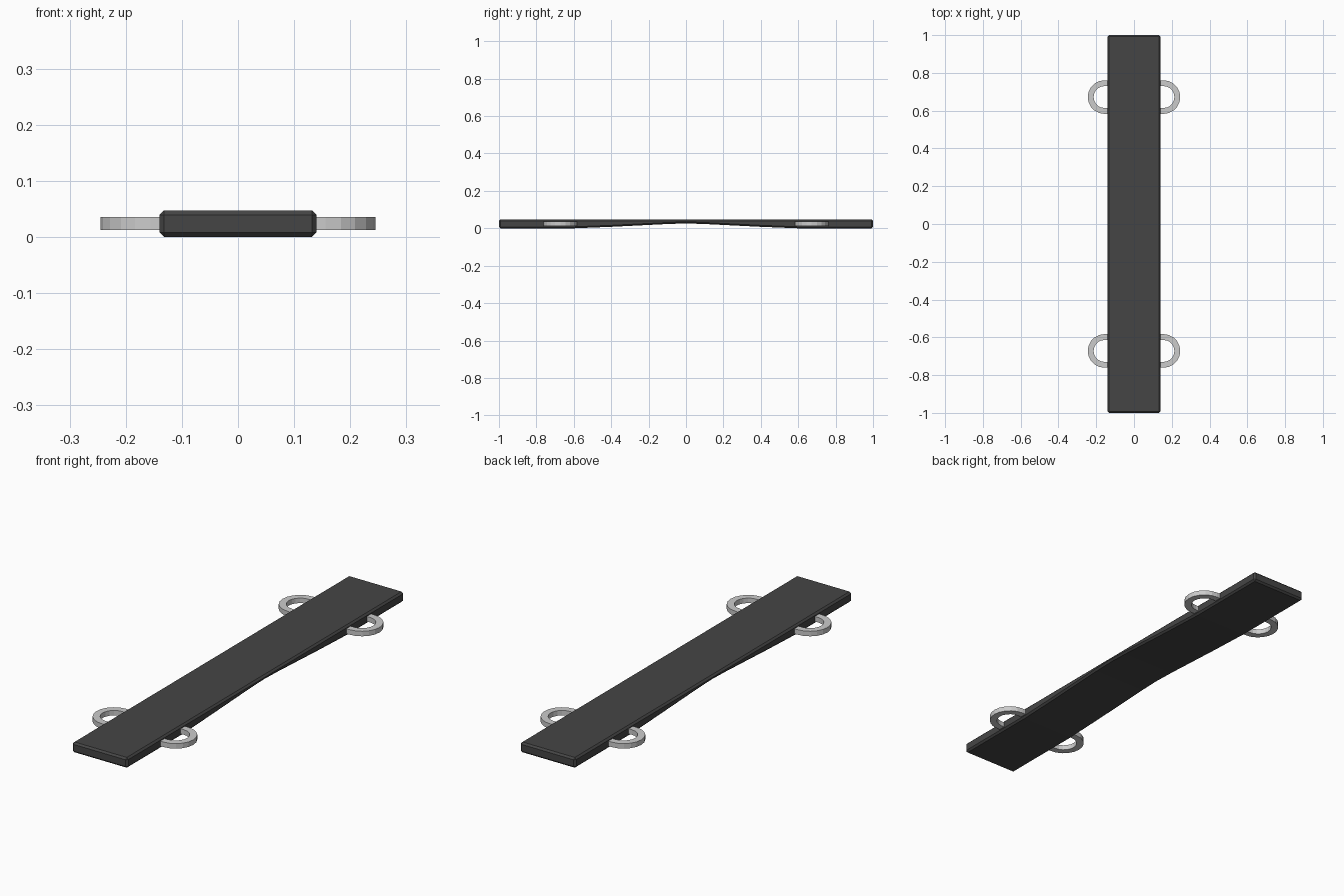
import bpy, bmesh
from math import pi, sin, cos

if "Cube" in bpy.data.objects:
    bpy.data.objects.remove(bpy.data.objects["Cube"])

dark = bpy.data.materials.new("dark_grey")
dark.diffuse_color = (0.06, 0.06, 0.06, 1)
dark.use_nodes = True
dark.node_tree.nodes["Principled BSDF"].inputs["Base Color"].default_value = dark.diffuse_color


def prism(name, outline, vec, place):
    """Extrude a closed 2D outline along vec."""
    bm = bmesh.new()
    face = bm.faces.new([bm.verts.new(place(a, b)) for a, b in outline])
    ext = bmesh.ops.extrude_face_region(bm, geom=[face])
    moved = [v for v in ext["geom"] if isinstance(v, bmesh.types.BMVert)]
    bmesh.ops.translate(bm, verts=moved, vec=vec)
    bmesh.ops.recalc_face_normals(bm, faces=bm.faces)
    me = bpy.data.meshes.new(name)
    bm.to_mesh(me)
    bm.free()
    ob = bpy.data.objects.new(name, me)
    bpy.context.collection.objects.link(ob)
    return ob


# Plank: flat top, arched underside, chamfered edges
half = [(0.6, 0.0), (0.4, 0.008), (0.2, 0.018), (0.1, 0.023)]
underside = [(-y, z) for y, z in half] + [(0, 0.026)] + half[::-1]
profile = [(-1, 0.047), (-1, 0)] + underside + [(1, 0), (1, 0.047)]
plank = prism("plank", profile, (0.28, 0, 0), lambda y, z: (-0.14, y, z))
plank.data.materials.append(dark)
bev = plank.modifiers.new("chamfer", "BEVEL")
bev.width = 0.008
bev.segments = 1
bev.limit_method = 'ANGLE'
bev.angle_limit = 0.6

# D-shaped side loops
R_OUT, R_IN, STEPS = 0.089, 0.058, 10
ROOT, CENTRE, LOOP_Y = 0.13, 0.156, 0.672


def half_loop(r):
    arc = [(CENTRE + r * sin(pi * i / STEPS), -r * cos(pi * i / STEPS))
           for i in range(STEPS + 1)]
    return [(ROOT, -r)] + arc + [(ROOT, r)]


loop_outline = half_loop(R_OUT) + half_loop(R_IN)[::-1]
for sx, side in ((-1, "left"), (1, "right")):
    for sy, end in ((-1, "front"), (1, "back")):
        prism(f"{end}_{side}_loop", loop_outline, (0, 0, 0.023),
              lambda x, y: (sx * x, sy * LOOP_Y + y, 0.0125))
